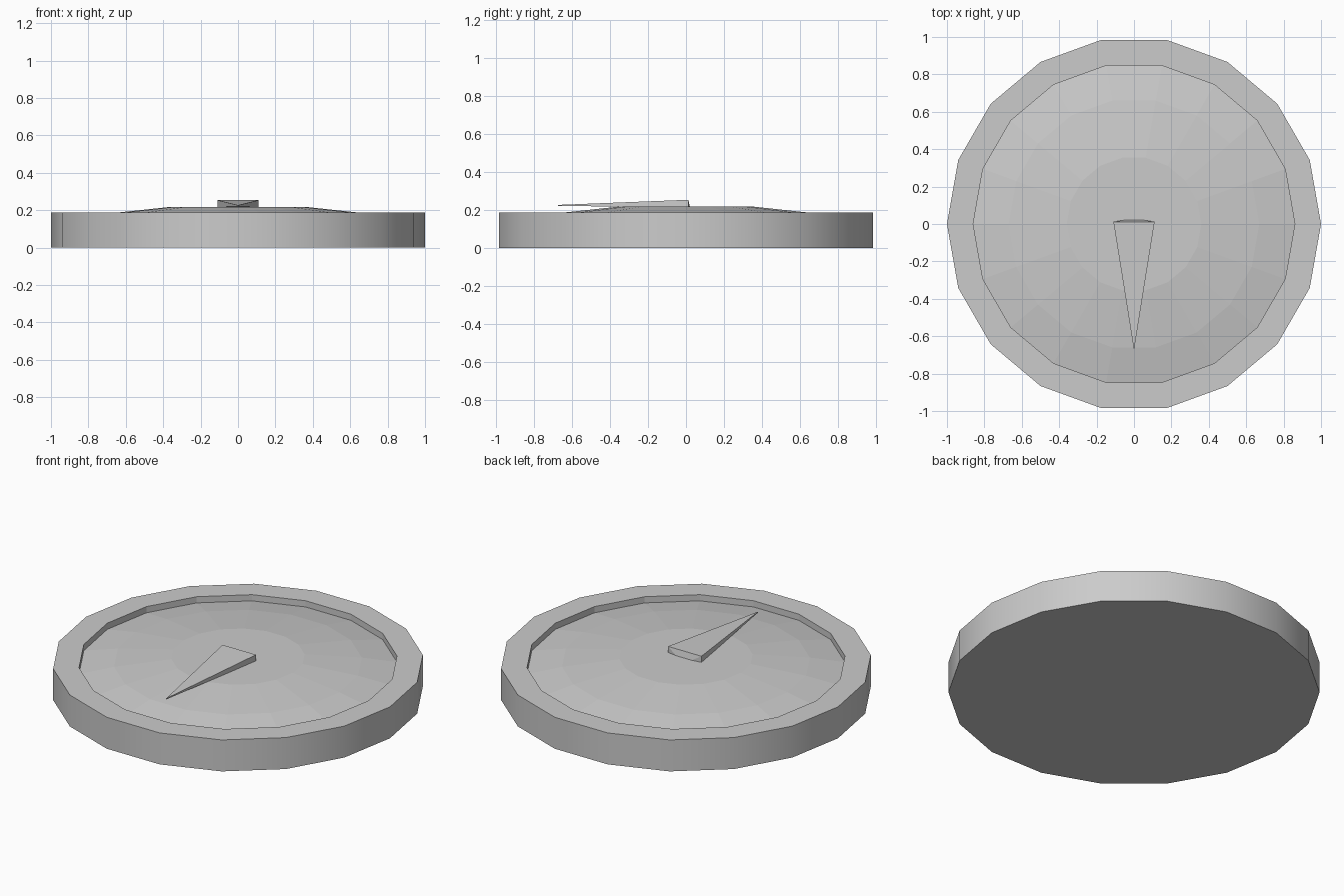
import bpy, bmesh
from math import cos, sin, pi, radians

if "Cube" in bpy.data.objects:
    bpy.data.objects.remove(bpy.data.objects["Cube"])

SIDES = 18


def finish(name, bm):
    bmesh.ops.recalc_face_normals(bm, faces=bm.faces)
    mesh = bpy.data.meshes.new(name)
    bm.to_mesh(mesh)
    bm.free()
    obj = bpy.data.objects.new(name, mesh)
    bpy.context.collection.objects.link(obj)
    return obj


def lathe(name, profile):
    """Revolve (radius, z) points around z; both ends are capped flat."""
    bm = bmesh.new()
    rings = [[bm.verts.new((r * cos(2 * pi * i / SIDES), r * sin(2 * pi * i / SIDES), z))
              for i in range(SIDES)] for r, z in profile]
    for a, b in zip(rings, rings[1:]):
        for i in range(SIDES):
            j = (i + 1) % SIDES
            bm.faces.new((a[i], a[j], b[j], b[i]))
    bm.faces.new(rings[0])
    bm.faces.new(rings[-1])
    return finish(name, bm)


# Round case with raised rim and gently domed dial inside it
case = lathe("case", [(1, 0), (1, 0.187), (0.86, 0.187), (0.86, 0.15),
                      (0.67, 0.185), (0.36, 0.218)])
bpy.context.view_layer.objects.active = case
case.select_set(True)
# Smooth only the outer wall; the dial keeps its facets
for p in case.data.polygons:
    c = p.center
    p.use_smooth = abs(p.normal.z) < 0.1 and (c.x ** 2 + c.y ** 2) > 0.9
for e in case.data.edges:
    z0, z1 = (case.data.vertices[v].co.z for v in e.vertices)
    e.use_edge_sharp = abs(z0 - z1) < 0.001

# Pointed needle: straight upper back edge, bowed lower back edge
bm = bmesh.new()
top = [bm.verts.new(p) for p in ((-0.11, 0.012, 0.254), (0.11, 0.012, 0.254), (0, -0.675, 0.227))]
low = [bm.verts.new(p) for p in ((-0.11, 0.012, 0.217), (-0.05, 0.021, 0.217),
                                 (0.05, 0.021, 0.217), (0.11, 0.012, 0.217), (0, -0.675, 0.221))]
bm.faces.new(top)
bm.faces.new(low)
bm.faces.new((top[0], low[0], low[1]))
bm.faces.new((top[0], low[1], low[2], top[1]))
bm.faces.new((top[1], low[2], low[3]))
bm.faces.new((top[1], low[3], low[4], top[2]))
bm.faces.new((top[2], low[4], low[0], top[0]))
finish("needle", bm)
